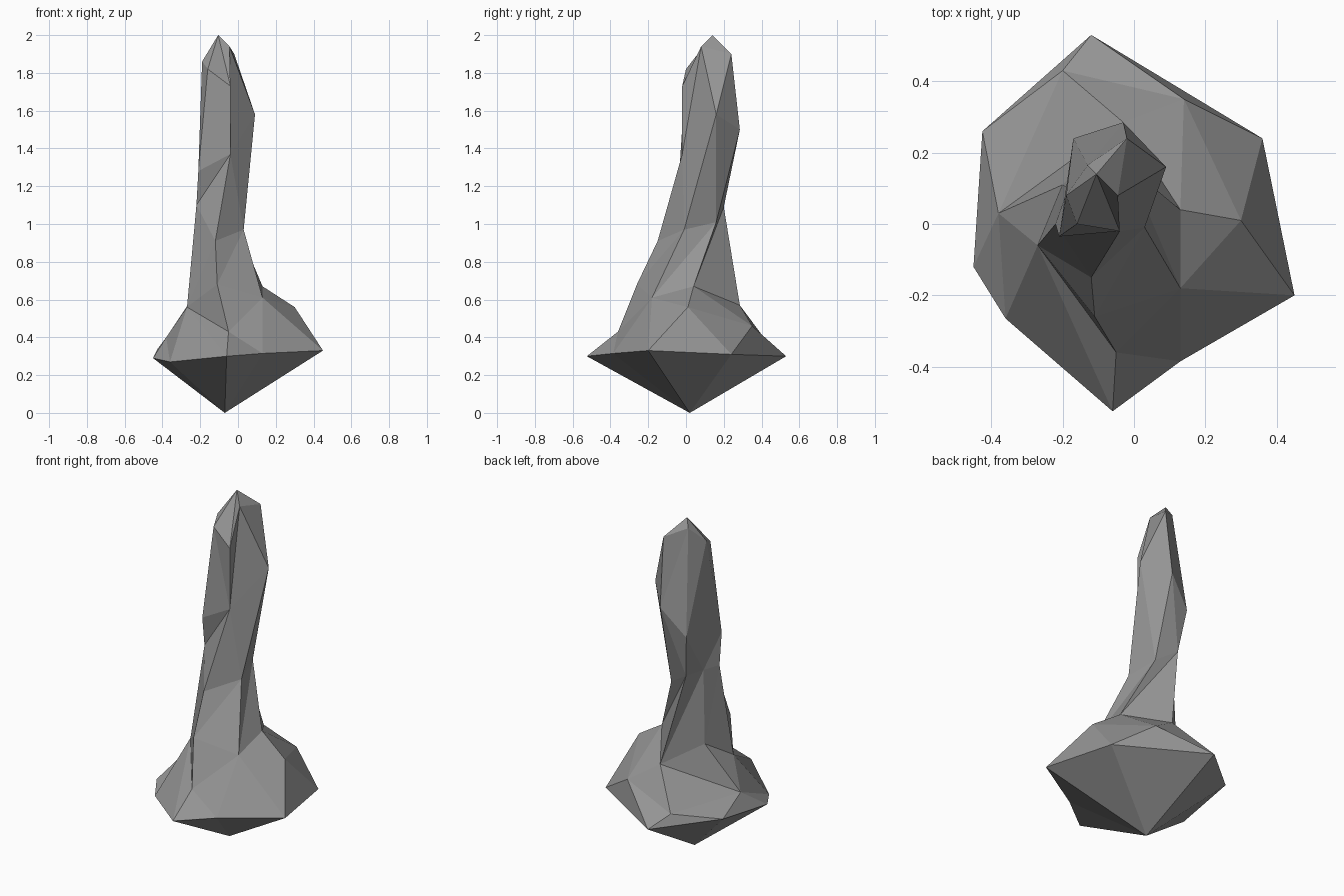
import bpy, bmesh

if "Cube" in bpy.data.objects:
    bpy.data.objects.remove(bpy.data.objects["Cube"])

stone = bpy.data.materials.new("grey stone")
stone.diffuse_color = (0.3, 0.3, 0.3, 1)
stone.use_nodes = True
stone.node_tree.nodes["Principled BSDF"].inputs["Base Color"].default_value = stone.diffuse_color


def loft(name, rings, bottom=None, top=None, lean=1):
    """Skin a stack of rings with flat triangles; lean picks the diagonal."""
    bm = bmesh.new()
    rows = [[bm.verts.new(p) for p in ring] for ring in rings]
    n = len(rows[0])
    for a, b in zip(rows, rows[1:]):
        for i in range(n):
            j = (i + 1) % n
            if lean > 0:
                tris = (a[i], a[j], b[j]), (a[i], b[j], b[i])
            else:
                tris = (a[i], a[j], b[i]), (a[j], b[j], b[i])
            for t in tris:
                bm.faces.new(t)
    for tip, row, flip in ((bottom, rows[0], True), (top, rows[-1], False)):
        if tip:
            v = bm.verts.new(tip)
            for i in range(n):
                p, q = row[i], row[(i + 1) % n]
                bm.faces.new((q, p, v) if flip else (p, q, v))
    # repeated ring points collapse into single corners
    bmesh.ops.remove_doubles(bm, verts=bm.verts[:], dist=0.001)
    me = bpy.data.meshes.new(name)
    bm.to_mesh(me)
    bm.free()
    me.materials.append(stone)
    ob = bpy.data.objects.new(name, me)
    bpy.context.collection.objects.link(ob)
    return ob


# Corners shared by the base and the pillar
right, back, left = (.13, .04, .67), (-.03, .285, .57), (-.2, .11, .67)
corner, front, notch = (-.27, -.06, .56), (-.11, -.26, .68), (.13, -.18, .61)

# Wide boulder base: rim, shoulder, pillar foot
rim = [(.45, -.2, .33), (.36, .24, .31), (-.12, .53, .3), (-.425, .26, .34),
       (-.45, -.12, .29), (-.36, -.265, .27), (-.06, -.525, .3), (.13, -.385, .315)]
shoulder = [(.3, .01, .56), (.14, .35, .46), (-.2, .43, .375), (-.38, .03, .4),
            (-.38, .03, .4), corner, (-.05, -.36, .43), notch]
foot = [right, back, back, left, corner, corner, front, notch]
loft("boulder_base", [rim, shoulder, foot], bottom=(-.07, .02, 0), lean=-1)

# Tall twisted pillar: foot, waist, middle, crown
waist = [(-.015, .16, 1.01), (-.14, .2, 1.09), (-.185, .1, 1.1),
         (-.22, 0, 1.1), (-.12, -.15, .91), (.03, -.01, .97)]
middle = [(.09, .16, 1.58), (-.03, .285, 1.5), (-.17, .24, 1.34),
          (-.21, -.035, 1.28), (-.04, -.02, 1.37), (-.04, -.02, 1.37)]
crown = [(-.045, .08, 1.94), (-.02, .24, 1.9), (-.13, .165, 1.95),
         (-.19, .08, 1.86), (-.16, 0, 1.82), (-.04, -.02, 1.73)]
loft("stone_pillar", [[right, back, left, corner, front, notch], waist, middle, crown],
     top=(-.105, .14, 2.0))
